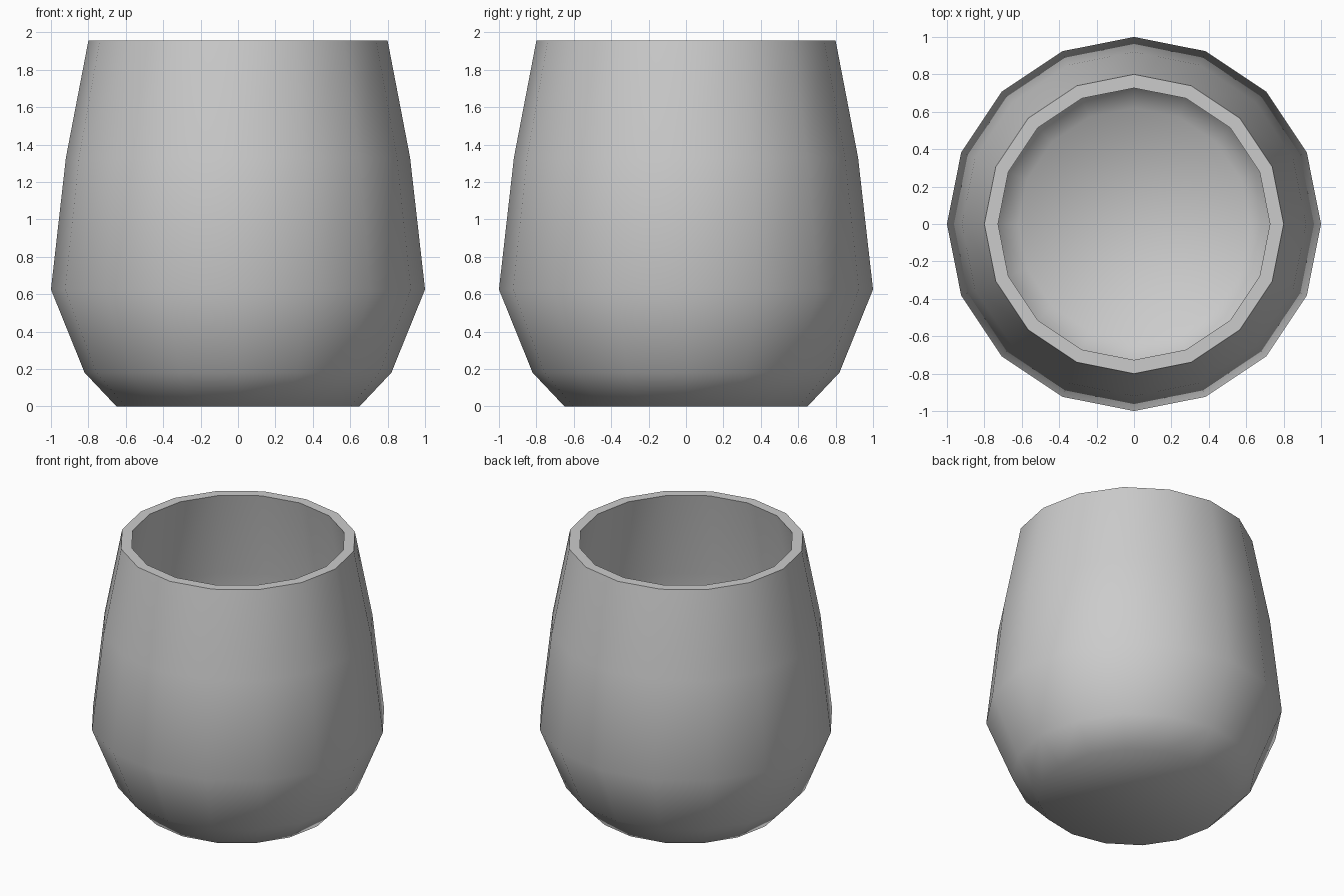
import bpy, bmesh, math

if "Cube" in bpy.data.objects:
    bpy.data.objects.remove(bpy.data.objects["Cube"])

SIDES = 16
# Profile as (radius, height): outer wall upwards, over the rim, inner wall downwards
PROFILE = [(0.65, 0), (0.82, 0.18), (1.0, 0.625), (0.92, 1.33), (0.8, 1.955),
           (0.727, 1.955), (0.847, 1.32), (0.925, 0.635), (0.76, 0.225), (0.62, 0.073)]


def lathe(name, profile, sides):
    bm = bmesh.new()
    rings = [[bm.verts.new((r * math.cos(math.tau * i / sides),
                            r * math.sin(math.tau * i / sides), z))
              for i in range(sides)] for r, z in profile]
    for a, b in zip(rings, rings[1:]):
        for i in range(sides):
            j = (i + 1) % sides
            bm.faces.new((a[i], a[j], b[j], b[i]))
    # Flat underside and inner floor
    bm.faces.new(rings[0][::-1])
    bm.faces.new(rings[-1])
    bmesh.ops.recalc_face_normals(bm, faces=bm.faces)
    mesh = bpy.data.meshes.new(name)
    bm.to_mesh(mesh)
    bm.free()
    obj = bpy.data.objects.new(name, mesh)
    bpy.context.collection.objects.link(obj)
    return obj


# Stemless tumbler, smooth walls with a crisp rim
cup = lathe("tumbler", PROFILE, SIDES)
bpy.context.view_layer.objects.active = cup
cup.select_set(True)
bpy.ops.object.shade_smooth_by_angle(angle=math.radians(60))
